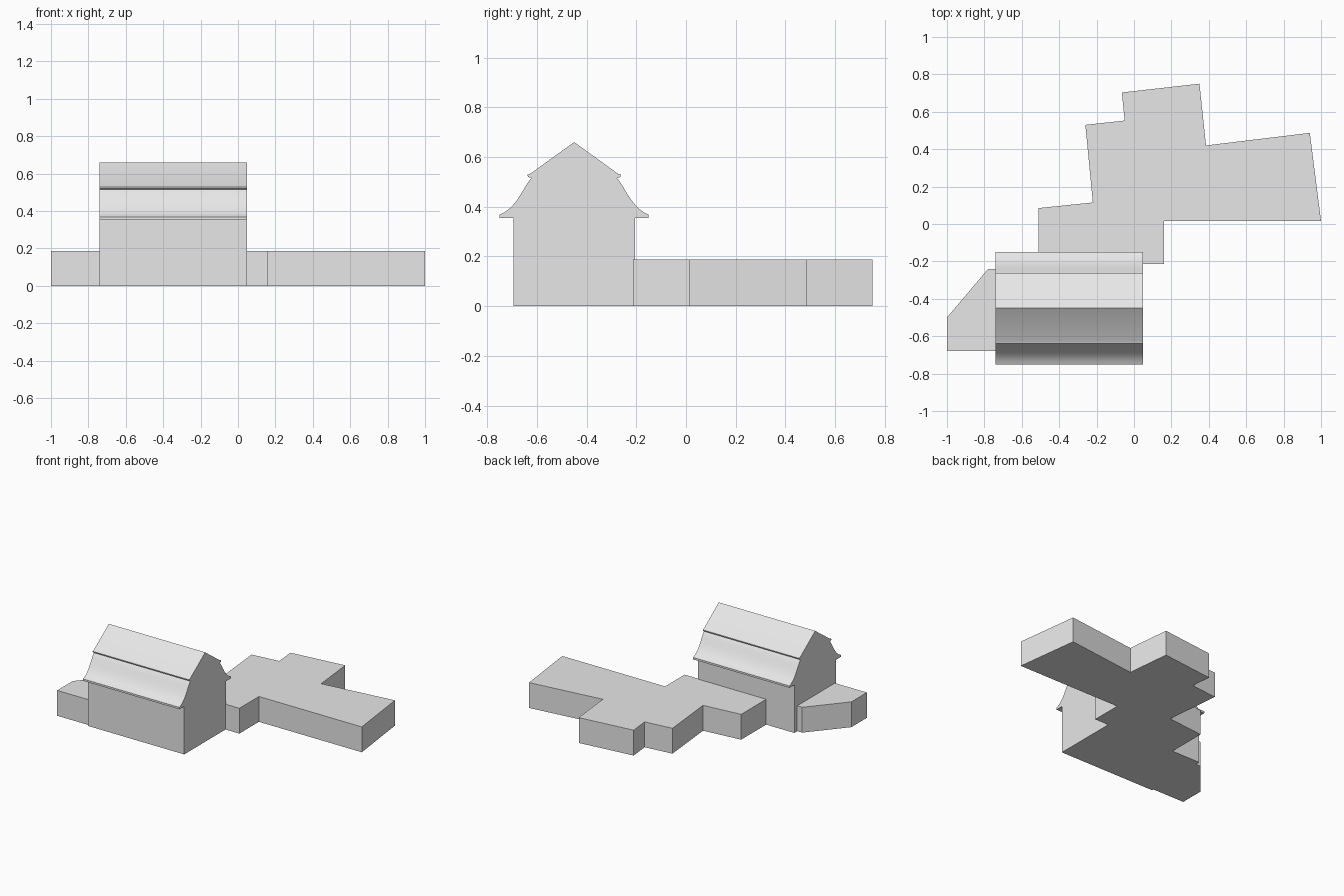
import bpy
import bmesh
from mathutils import Vector
from mathutils.geometry import interpolate_bezier

if "Cube" in bpy.data.objects:
    bpy.data.objects.remove(bpy.data.objects["Cube"], do_unlink=True)

GREY = (0.8, 0.8, 0.8, 1)
grey = bpy.data.materials.new("plain grey")
grey.diffuse_color = GREY
grey.use_nodes = True
grey.node_tree.nodes["Principled BSDF"].inputs["Base Color"].default_value = GREY


def prism(name, outline, offset):
    """Extrude a closed outline of 3D points along an offset."""
    bm = bmesh.new()
    face = bm.faces.new([bm.verts.new(p) for p in outline])
    result = bmesh.ops.extrude_face_region(bm, geom=[face], use_keep_orig=True)
    moved = [v for v in result["geom"] if isinstance(v, bmesh.types.BMVert)]
    bmesh.ops.translate(bm, verts=moved, vec=offset)
    bmesh.ops.recalc_face_normals(bm, faces=bm.faces)
    mesh = bpy.data.meshes.new(name)
    bm.to_mesh(mesh)
    bm.free()
    mesh.materials.append(grey)
    obj = bpy.data.objects.new(name, mesh)
    bpy.context.collection.objects.link(obj)
    return obj


# Main hall: half gable profile (distance from ridge, height), mirrored
flare = interpolate_bezier(Vector((0.172, 0.515)), Vector((0.205, 0.48)),
                           Vector((0.23, 0.395)), Vector((0.3, 0.368)), 14)
half = [(0.176, 0.533), (0.188, 0.529), (0.186, 0.52)]
half += [tuple(p) for p in flare]
half += [(0.3, 0.354), (0.244, 0.354), (0.244, 0)]
profile = [(0, 0.66)] + half + [(-d, z) for d, z in reversed(half)]
ridge_y, hall_left, hall_length = -0.45, -0.74, 0.787
hall = prism("main_hall", [(hall_left, ridge_y + d, z) for d, z in profile],
             (hall_length, 0, 0))

# Smooth the flared lower roof, keeping the eaves crisp
bpy.ops.object.select_all(action='DESELECT')
hall.select_set(True)
bpy.context.view_layer.objects.active = hall
bpy.ops.object.shade_smooth_by_angle(angle=0.35)

# Low flat-roofed parts
low_height = 0.187
wing = [(-0.51, -0.213), (0.16, -0.213), (0.16, 0.015), (1, 0.015),
        (0.94, 0.487), (0.385, 0.42), (0.35, 0.75), (-0.065, 0.703),
        (-0.05, 0.553), (-0.26, 0.53), (-0.22, 0.115), (-0.51, 0.085)]
annex = [(-1, -0.68), (-0.7, -0.68), (-0.7, -0.24), (-0.78, -0.24), (-1, -0.5)]
for name, plan in (("rear_wing", wing), ("side_annex", annex)):
    prism(name, [(x, y, 0) for x, y in plan], (0, 0, low_height))
